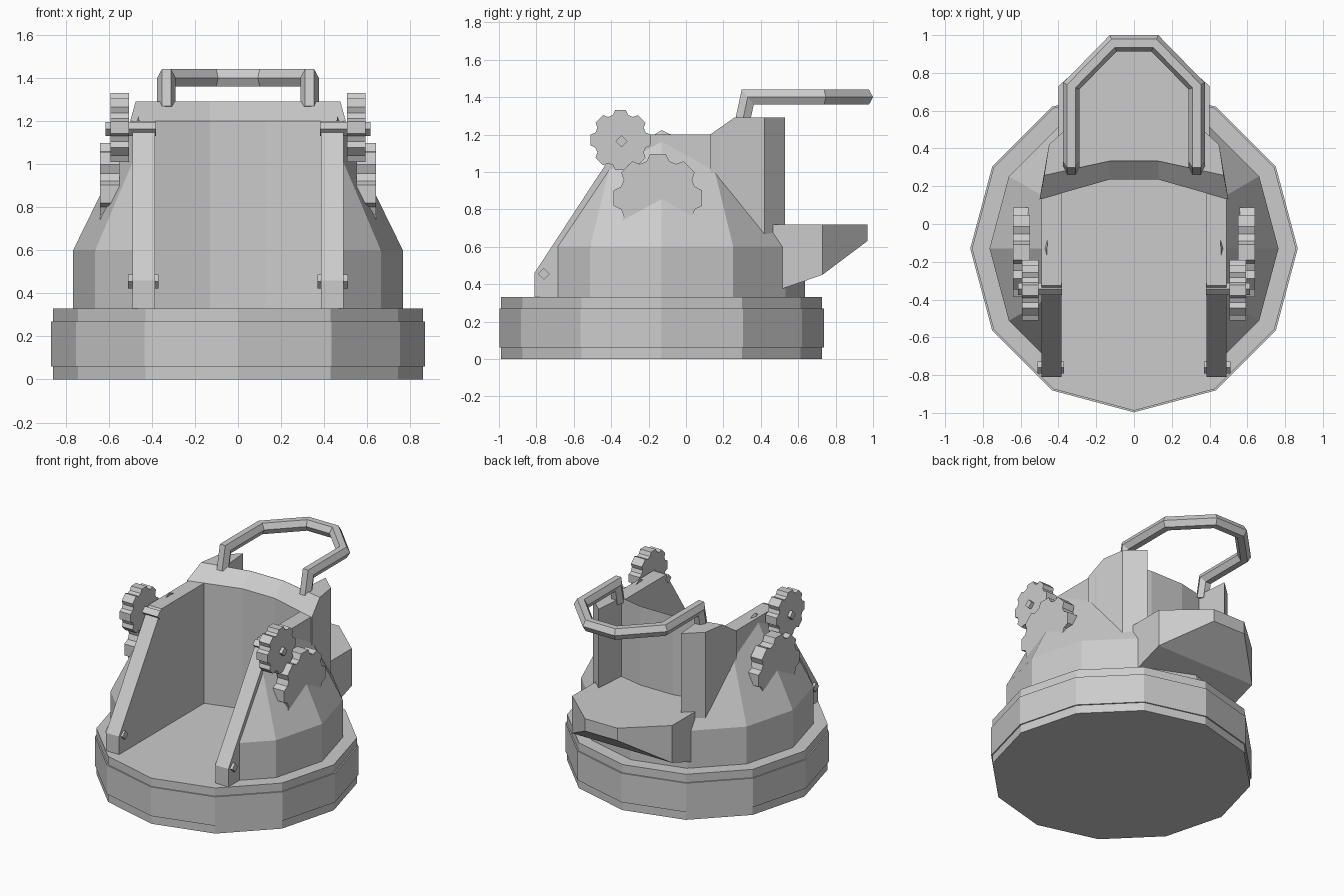
import bpy, bmesh, math
from mathutils import Vector

if "Cube" in bpy.data.objects:
    bpy.data.objects.remove(bpy.data.objects["Cube"], do_unlink=True)

grey = bpy.data.materials.new("plain grey")
grey.use_nodes = True
grey.diffuse_color = (0.6, 0.6, 0.6, 1)
grey.node_tree.nodes["Principled BSDF"].inputs["Base Color"].default_value = (0.6, 0.6, 0.6, 1)

CENTRE_Y = -0.13


def finish(name, bm, mirror=False):
    bmesh.ops.recalc_face_normals(bm, faces=bm.faces)
    mesh = bpy.data.meshes.new(name)
    bm.to_mesh(mesh)
    bm.free()
    mesh.materials.append(grey)
    obj = bpy.data.objects.new(name, mesh)
    bpy.context.collection.objects.link(obj)
    if mirror:
        obj.modifiers.new("mirror", 'MIRROR').use_clip = False
    return obj


def loft(rings):
    """Join equal rings of points with quads and cap both ends."""
    bm = bmesh.new()
    loops = [[bm.verts.new(p) for p in ring] for ring in rings]
    n = len(loops[0])
    for a, b in zip(loops, loops[1:]):
        for i in range(n):
            j = (i + 1) % n
            bm.faces.new((a[i], a[j], b[j], b[i]))
    bm.faces.new(loops[0])
    bm.faces.new(loops[-1])
    return bm


def disc_ring(radius, z, sides=12):
    angles = [2 * math.pi * i / sides for i in range(sides)]
    return [(radius * math.cos(a), CENTRE_Y + radius * math.sin(a), z) for a in angles]


def side_prism(name, outline, x0, x1):
    """Extrude a (y, z) outline along x and mirror it."""
    return finish(name, loft([[(x, y, z) for y, z in outline] for x in (x0, x1)]), True)


def diamond(y, z, r):
    return [(y - r, z), (y, z - r), (y + r, z), (y, z + r)]


def lobed(y, z, radius, lobes=8):
    """Outline of a hand wheel with flat-ended lobes."""
    pts = []
    for i in range(lobes):
        for deg, k in ((-17, 0.86), (-10, 1), (10, 1), (17, 0.86)):
            a = math.radians(deg + 360 * i / lobes)
            pts.append((y + radius * k * math.cos(a), z + radius * k * math.sin(a)))
    return pts


# Twelve-sided base with a slightly raised band
finish("base", loft([disc_ring(0.858, 0), disc_ring(0.858, 0.33)]))
finish("base_band", loft([disc_ring(0.867, 0.06), disc_ring(0.867, 0.27)]))


# Dome: side shells, plus a low rear part below the recess
def dome_part(name, cuts):
    bm = loft([disc_ring(0.765, 0.32), disc_ring(0.765, 0.6), disc_ring(0.422, 1.3)])
    for point, normal in cuts:
        geom = bm.verts[:] + bm.edges[:] + bm.faces[:]
        cut = bmesh.ops.bisect_plane(bm, geom=geom, plane_co=Vector(point),
                                     plane_no=Vector(normal), clear_inner=True)
        edges = [e for e in cut["geom_cut"] if isinstance(e, bmesh.types.BMEdge)]
        bmesh.ops.holes_fill(bm, edges=edges)
    finish(name, bm, True)


dome_part("dome_side", [((0.455, 0, 0), (1, 0.036, 0))])
dome_part("dome_rear", [((0, 0, 0), (1, 0, 0)), ((0.47, 0, 0), (-1, 0, 0)),
                        ((0, 0.27, 0), (0, 1, 0)), ((0, 0, 0.7), (0, 0, -1))])

# Cheeks on both sides of the open front
side_prism("cheek", [(-0.81, 0.33), (-0.81, 0.46), (-0.325, 1.2), (0.2, 1.2), (0.2, 0.33)],
           0.385, 0.49)

# Rear housing: faceted front wall, recessed back and two corner columns
back = [(0.45, 0.42), (0.33, 0.53), (0.31, 0.296), (0.13, 0.335), (0, 0.335)]
lower = [(0, 0.235), (0.13, 0.235), (0.5, 0.13)] + back
upper = [(0, 0.333), (0.13, 0.333), (0.475, 0.258)] + back
finish("rear_housing", loft([[(x, y, z) for x, y in outline] for outline, z in
                             ((lower, 0.32), (lower, 1.2), (upper, 1.29))]), True)

# Rear pouch with a sloping underside
bm = bmesh.new()
for x, y, z in ((0.4, 0.3, 0.37), (0.4, 0.5, 0.37), (0.4, 0.73, 0.45), (0.13, 0.97, 0.63)):
    for side in (-1, 1):
        bm.verts.new((side * x, y, z))
        bm.verts.new((side * x, y, 0.72))
bmesh.ops.convex_hull(bm, input=bm.verts[:])
bmesh.ops.dissolve_limit(bm, angle_limit=0.02, verts=bm.verts[:], edges=bm.edges[:])
finish("rear_pouch", bm)

# Hand wheels, their axles and the lower hinge pins
side_prism("hand_wheel", lobed(-0.35, 1.17, 0.163), 0.505, 0.592)
side_prism("side_wheel", lobed(-0.15, 0.86, 0.24), 0.55, 0.64)
side_prism("wheel_axle", diamond(-0.345, 1.163, 0.032), 0.38, 0.615)
side_prism("hinge_pin", diamond(-0.76, 0.455, 0.032), 0.37, 0.51)

# Carrying handle: six-sided bar with mitred corners
half = [(0.332, 0.3, 1.26), (0.332, 0.33, 1.4), (0.332, 0.73, 1.4), (0.11, 0.957, 1.4)]
path = [Vector(p) for p in half] + [Vector((-x, y, z)) for x, y, z in reversed(half)]
rings = []
for i, p in enumerate(path):
    before = (p - path[i - 1]).normalized() if i else None
    after = (path[i + 1] - p).normalized() if i < len(path) - 1 else None
    d = before or after
    tangent = ((before or after) + (after or before)).normalized()
    # the sideways axis stays horizontal, pointing out of the loop
    if abs(d.z) > 0.5 or (after and abs(after.z) > 0.5):
        side = Vector((1 if p.x > 0 else -1, 0, 0))
    else:
        side = Vector((tangent.y, -tangent.x, 0)).normalized()
    up = side.cross(tangent).normalized()
    if i and after:
        stretch = 1 / max(0.5, before.dot(tangent))
    else:
        stretch = 1
    bend_up = bool(after and before and abs(before.z - after.z) > 0.5)
    ring = []
    for k in range(6):
        a = math.pi * k / 3
        u, v = 0.043 * math.cos(a), 0.046 * math.sin(a)
        ring.append(p + side * u * (1 if bend_up else stretch) + up * v * (stretch if bend_up else 1))
    rings.append(ring)
finish("handle", loft(rings))
